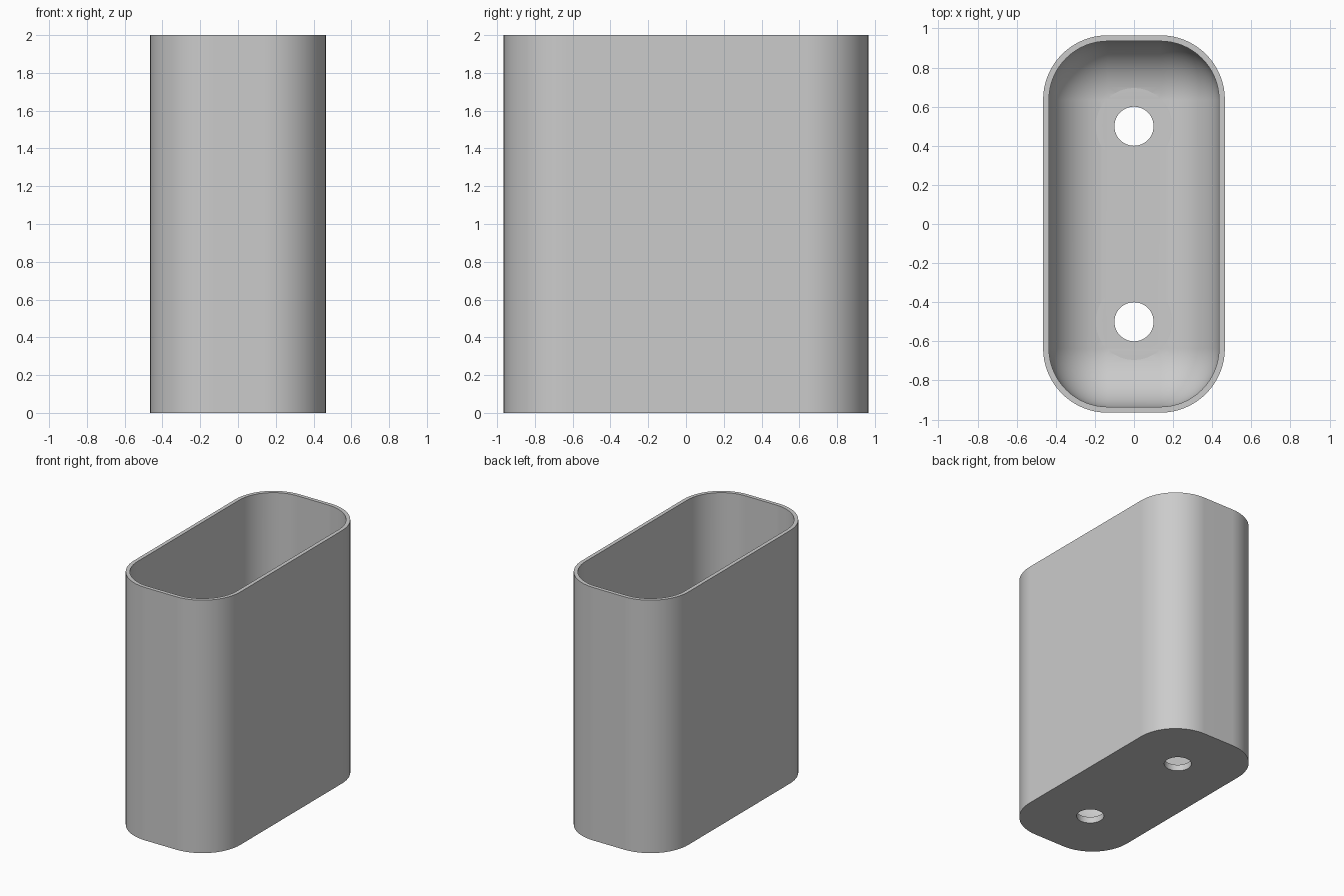
import bpy, bmesh
from math import sin, cos, pi

old = bpy.data.objects.get("Cube")
if old:
    bpy.data.objects.remove(old)

HEIGHT, FLOOR = 2.0, 0.05
CORE_X, CORE_Y = 0.135, 0.635      # centres of the corner arcs
R_OUT, R_IN = 0.33, 0.30
ARC, FILLET = 16, 14

grey = bpy.data.materials.new("light grey")
grey.use_nodes = True
colour = (0.6, 0.6, 0.6, 1)
grey.diffuse_color = colour
grey.node_tree.nodes["Principled BSDF"].inputs["Base Color"].default_value = colour


def make_object(name, bm):
    bmesh.ops.recalc_face_normals(bm, faces=bm.faces)
    mesh = bpy.data.meshes.new(name)
    bm.to_mesh(mesh)
    bm.free()
    mesh.materials.append(grey)
    obj = bpy.data.objects.new(name, mesh)
    bpy.context.collection.objects.link(obj)
    return obj


def loft(bm, rings):
    """Skin closed rings of points and cap both ends."""
    loops = [[bm.verts.new(p) for p in ring] for ring in rings]
    for a, b in zip(loops, loops[1:]):
        for i in range(len(a)):
            j = (i + 1) % len(a)
            bm.faces.new((a[i], a[j], b[j], b[i]))
    bm.faces.new(loops[0])
    bm.faces.new(loops[-1])


def rounded_ring(r, z):
    points = []
    for q, (sx, sy) in enumerate([(1, 1), (-1, 1), (-1, -1), (1, -1)]):
        for k in range(ARC + 1):
            a = (q + k / ARC) * pi / 2
            points.append((sx * CORE_X + r * cos(a), sy * CORE_Y + r * sin(a), z))
    return points


def circle_ring(r, z, y):
    n = 64
    return [(r * cos(2 * pi * i / n), y + r * sin(2 * pi * i / n), z) for i in range(n)]


# Cup: outer wall, rim, inner wall and the round fillet down to the floor
rings = [rounded_ring(R_OUT, 0), rounded_ring(R_OUT, HEIGHT), rounded_ring(R_IN, HEIGHT)]
for k in range(FILLET + 1):
    t = k / FILLET * pi / 2
    rings.append(rounded_ring(R_IN * cos(t), FLOOR + R_IN * (1 - sin(t))))
bm = bmesh.new()
loft(bm, rings)
bmesh.ops.remove_doubles(bm, verts=bm.verts, dist=1e-5)
bmesh.ops.dissolve_degenerate(bm, edges=bm.edges, dist=1e-6)
cup = make_object("cup_body", bm)

# Screw holes, with a wider flat seat cut into the fillet above each one
bm = bmesh.new()
seat = FLOOR + 0.0005
for y in (-0.5, 0.5):
    loft(bm, [circle_ring(0.1, -0.1, y), circle_ring(0.1, seat, y),
              circle_ring(0.195, seat, y), circle_ring(0.195, 0.3, y)])
cutter = make_object("hole_cutter", bm)
cutter.hide_render = True

bpy.ops.object.select_all(action='DESELECT')
bpy.context.view_layer.objects.active = cup
cup.select_set(True)
cut = cup.modifiers.new("holes", 'BOOLEAN')
cut.operation = 'DIFFERENCE'
cut.solver = 'EXACT'
cut.object = cutter
bpy.ops.object.modifier_apply(modifier=cut.name)
bpy.data.objects.remove(cutter)

# Smooth curves, crisp rims
bpy.ops.object.shade_smooth_by_angle(angle=pi / 6)
weighted = cup.modifiers.new("even_shading", 'WEIGHTED_NORMAL')
weighted.keep_sharp = True
